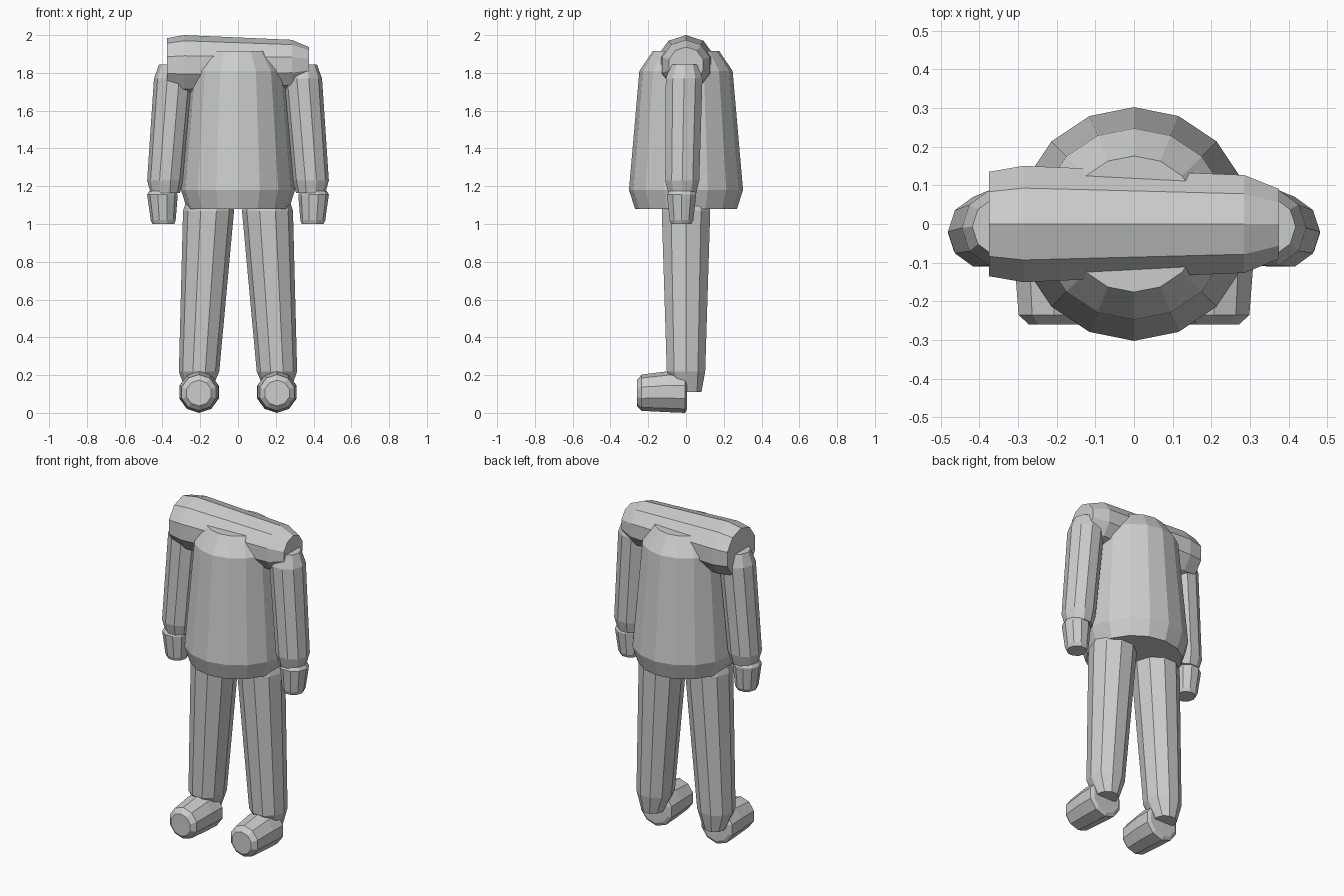
import bpy, bmesh
from math import sin, cos, tau
from mathutils import Vector

old = bpy.data.objects.get("Cube")
if old:
    bpy.data.objects.remove(old, do_unlink=True)

grey = bpy.data.materials.new("plain grey")
grey.use_nodes = True
colour = (0.6, 0.61, 0.61, 1)
grey.diffuse_color = colour
grey.node_tree.nodes["Principled BSDF"].inputs["Base Color"].default_value = colour


def loft(name, rings, sides=10, axis="z"):
    """Capped tube through rings of (centre, radius), each square to the axis."""
    bm = bmesh.new()
    loops = []
    for centre, r in rings:
        loop = []
        for i in range(sides):
            a = tau * i / sides
            u, v = r * cos(a), r * sin(a)
            offset = {"x": (0, v, u), "y": (v, 0, u), "z": (u, v, 0)}[axis]
            loop.append(bm.verts.new(Vector(centre) + Vector(offset)))
        loops.append(loop)
    for a, b in zip(loops, loops[1:]):
        for i in range(sides):
            j = (i + 1) % sides
            bm.faces.new((a[i], a[j], b[j], b[i]))
    bm.faces.new(loops[0])
    bm.faces.new(loops[-1])
    bmesh.ops.recalc_face_normals(bm, faces=bm.faces)
    mesh = bpy.data.meshes.new(name)
    bm.to_mesh(mesh)
    bm.free()
    mesh.materials.append(grey)
    obj = bpy.data.objects.new(name, mesh)
    bpy.context.collection.objects.link(obj)
    return obj


# Torso
loft("torso", [((0, 0, z), r) for z, r in
               ((1.08, 0.27), (1.18, 0.302), (1.81, 0.247), (1.915, 0.176))], sides=16)

# Shoulder bar, thicker on the right
loft("shoulders", [((x, 0, 1.842), r) for x, r in
                   ((-0.375, 0.142), (-0.285, 0.158), (0.285, 0.133), (0.375, 0.095))], axis="x")

# Limbs, one set per side
for side, s in (("left", 1), ("right", -1)):
    loft(side + "_arm", [((s * 0.385, -0.02, 1.165), 0.078),
                         ((s * 0.386, -0.02, 1.23), 0.095),
                         ((s * 0.343, -0.01, 1.77), 0.102),
                         ((s * 0.342, -0.007, 1.845), 0.076)])
    loft(side + "_hand", [((s * 0.395, -0.025, 1.0), 0.057),
                          ((s * 0.396, -0.024, 1.02), 0.066),
                          ((s * 0.4, -0.023, 1.155), 0.081),
                          ((s * 0.4, -0.022, 1.175), 0.07)])
    loft(side + "_leg", [((s * 0.21, 0.02, 0.11), 0.065),
                         ((s * 0.206, 0, 0.22), 0.107),
                         ((s * 0.156, 0, 1.07), 0.135),
                         ((s * 0.152, 0, 1.16), 0.11)])
    loft(side + "_shoe", [((s * 0.207, -0.26, 0.105), 0.068),
                          ((s * 0.207, -0.235, 0.107), 0.096),
                          ((s * 0.206, -0.1, 0.112), 0.108),
                          ((s * 0.206, -0.005, 0.11), 0.11),
                          ((s * 0.206, 0.005, 0.11), 0.09)], axis="y")
